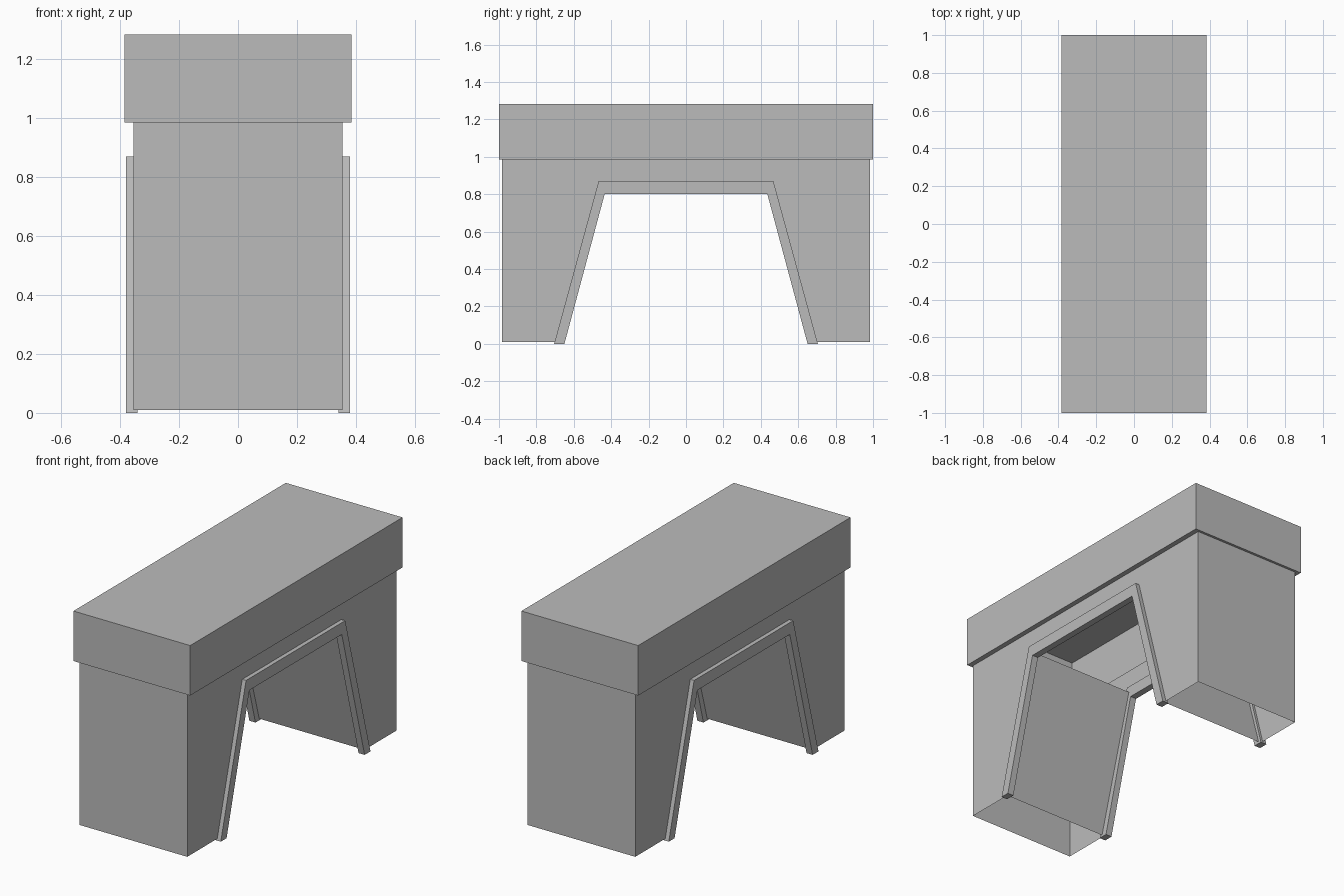
import bpy
import bmesh

cube = bpy.data.objects.get("Cube")
if cube:
    bpy.data.objects.remove(cube, do_unlink=True)

grey = bpy.data.materials.new("plain grey")
grey.use_nodes = True
grey.diffuse_color = (0.5, 0.5, 0.5, 1)
grey.node_tree.nodes["Principled BSDF"].inputs["Base Color"].default_value = (0.5, 0.5, 0.5, 1)


def finish(name, bm):
    mesh = bpy.data.meshes.new(name)
    bm.to_mesh(mesh)
    bm.free()
    mesh.materials.append(grey)
    obj = bpy.data.objects.new(name, mesh)
    bpy.context.collection.objects.link(obj)
    return obj


def extrude_profile(name, points, x0, x1, open_edge=None):
    """Extrude a (y, z) outline along x; open_edge drops chosen edge faces."""
    bm = bmesh.new()
    a = [bm.verts.new((x0, y, z)) for y, z in points]
    b = [bm.verts.new((x1, y, z)) for y, z in points]
    bm.faces.new(a)
    bm.faces.new(b[::-1])
    n = len(points)
    for i in range(n):
        j = (i + 1) % n
        if open_edge and open_edge(points[i], points[j]):
            continue
        bm.faces.new((a[j], a[i], b[i], b[j]))
    bmesh.ops.recalc_face_normals(bm, faces=bm.faces)
    return finish(name, bm)


def mirrored(half):
    """Complete a symmetric outline from its +y half."""
    return half + [(-y, z) for y, z in reversed(half)]


# Hollow body: side walls, end walls and sloped leg panels, open at top and bottom
HALF_W, HALF_L, EAVE = 0.355, 0.985, 0.985
body = mirrored([(0.45, 0.835), (0.685, 0.01), (HALF_L, 0.01), (HALF_L, EAVE)])
extrude_profile("body_shell", body, -HALF_W, HALF_W,
                lambda p, q: abs(p[1] - q[1]) < 0.001)

# Trim round each side opening
outer = mirrored([(0.705, 0), (0.467, 0.87)])
inner = mirrored([(0.65, 0), (0.435, 0.8)])
for name, side in (("left_arch_trim", 1), ("right_arch_trim", -1)):
    extrude_profile(name, outer + inner[::-1], side * 0.34, side * 0.38)

# Hollow cap with a narrow rim underneath that meets the body
bm = bmesh.new()
bmesh.ops.create_cube(bm, size=1)
for v in bm.verts:
    v.co.x *= 0.77
    v.co.y *= 2
    v.co.z = 1.283 if v.co.z > 0 else EAVE
bm.normal_update()
bottom = [f for f in bm.faces if f.normal.z < -0.5]
ring = bmesh.ops.extrude_face_region(bm, geom=bottom)["geom"]
for v in ring:
    if isinstance(v, bmesh.types.BMVert):
        v.co.x *= HALF_W / 0.385
        v.co.y *= HALF_L
inside = [f for f in ring if isinstance(f, bmesh.types.BMFace)]
bmesh.ops.delete(bm, geom=inside, context='FACES_ONLY')
stale = [f for f in bottom if f.is_valid]
if stale:
    bmesh.ops.delete(bm, geom=stale, context='FACES_ONLY')
finish("cap", bm)
